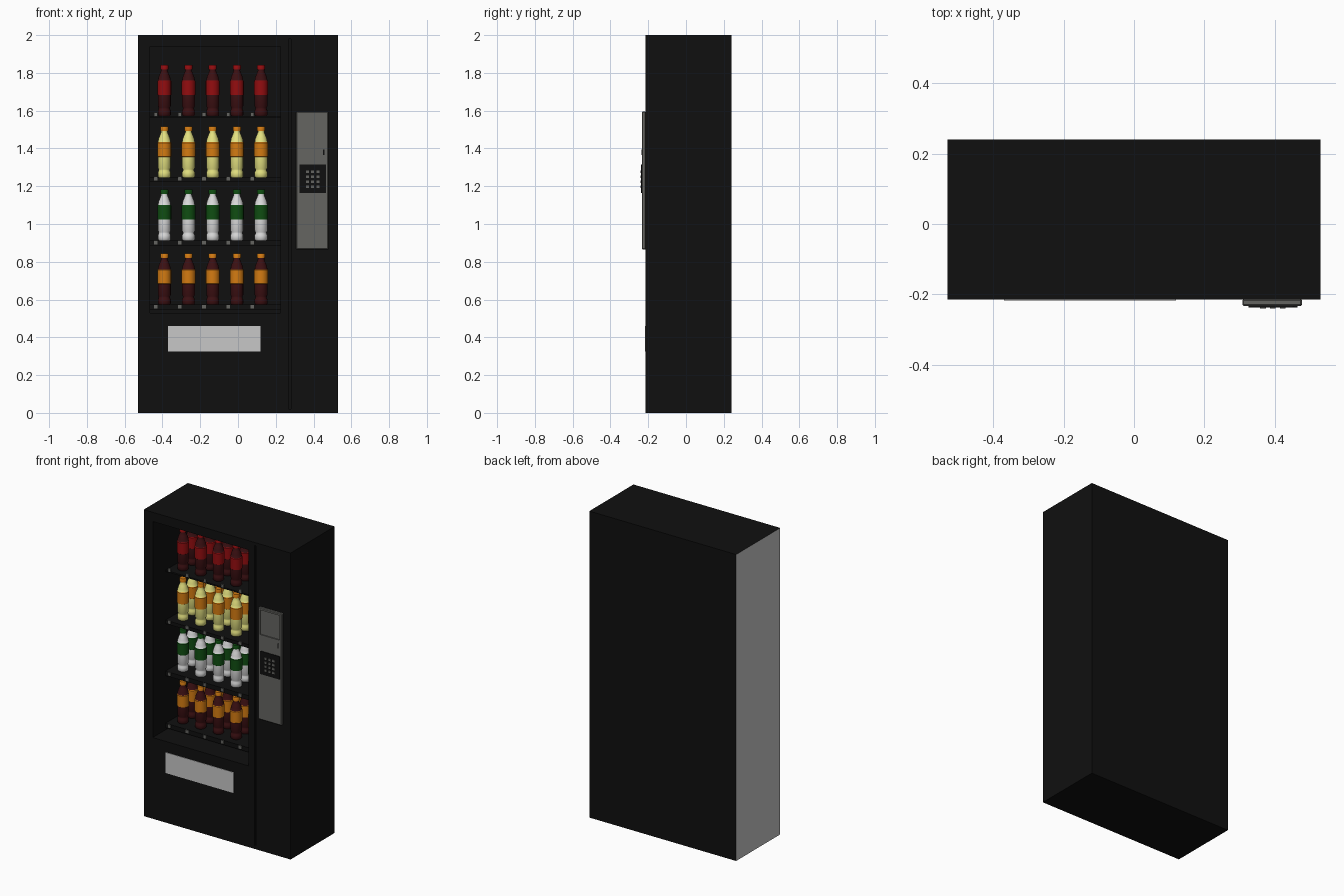
import bpy, bmesh, math

if "Cube" in bpy.data.objects:
    bpy.data.objects.remove(bpy.data.objects["Cube"])


def material(name, r, g, b):
    m = bpy.data.materials.new(name)
    m.diffuse_color = (r, g, b, 1)
    m.use_nodes = True
    m.node_tree.nodes["Principled BSDF"].inputs["Base Color"].default_value = m.diffuse_color
    return m


BLACK = material("black", .005, .005, .005)
LIGHT = material("light grey", .57, .57, .57)
GREY = material("panel grey", .13, .13, .12)
RED = material("red", .30, .004, .005)
MAROON = material("maroon", .045, .005, .006)
YELLOW = material("pale yellow", .78, .76, .22)
ORANGE = material("orange", .66, .20, .006)
GREEN = material("green", .005, .075, .006)
WHITE = material("white", .70, .70, .70)


def link(name, mesh, loc=(0, 0, 0)):
    ob = bpy.data.objects.new(name, mesh)
    ob.location = loc
    bpy.context.collection.objects.link(ob)
    return ob


def box(name, x, y, z, mat=None, bevel=0):
    """Box from (min, max) ranges on each axis."""
    bm = bmesh.new()
    bmesh.ops.create_cube(bm, size=1)
    for v in bm.verts:
        v.co = [r[0] + (c + .5) * (r[1] - r[0]) for c, r in zip(v.co, (x, y, z))]
    if bevel:
        bmesh.ops.bevel(bm, geom=bm.edges[:], offset=bevel, segments=1, affect='EDGES')
    me = bpy.data.meshes.new(name)
    bm.to_mesh(me)
    bm.free()
    if mat:
        me.materials.append(mat)
    return link(name, me)


def cut(ob, x, y, z):
    """Subtract a box from an object."""
    cutter = box("cutter", x, y, z, ob.data.materials[0])
    cutter.hide_render = True
    mod = ob.modifiers.new("cut", 'BOOLEAN')
    mod.operation, mod.solver, mod.object = 'DIFFERENCE', 'EXACT', cutter
    bpy.context.view_layer.objects.active = ob
    bpy.ops.object.modifier_apply(modifier=mod.name)
    bpy.data.objects.remove(cutter)


# Cabinet with display opening and door seam
FRONT = -.215
cabinet = box("cabinet", (-.53, .53), (FRONT, .24), (0, 2), BLACK)
cut(cabinet, (-.465, .225), (FRONT - .05, .225), (.53, 1.94))
cut(cabinet, (.268, .280), (FRONT - .05, FRONT + .012), (.02, 1.98))
# Light left side
cabinet.data.materials.append(LIGHT)
for p in cabinet.data.polygons:
    p.material_index = int(p.normal.x < -.9 and p.center.x < -.52)

# Delivery flap
box("delivery_flap", (-.37, .12), (FRONT - .003, FRONT + .004), (.325, .46), LIGHT)

# Payment panel with recessed display and coin slot
panel = box("payment_panel", (.308, .478), (-.233, FRONT + .002), (.865, 1.595), GREY, .004)
cut(panel, (.322, .462), (-.25, -.226), (1.42, 1.58))
box("coin_slot", (.451, .457), (-.235, -.23), (1.365, 1.395), BLACK)
box("keypad", (.325, .465), (-.237, -.23), (1.165, 1.315), BLACK)
for i in range(3):
    for j in range(4):
        kx, kz = .367 + i * .028, 1.198 + j * .026
        box("key", (kx - .008, kx + .008), (-.240, -.236), (kz - .007, kz + .007), GREY)

# Bottle outline as (radius, height); parts change at the label and the cap
PROFILE = [(0, 0), (.029, 0), (.034, .006), (.034, .028), (.030, .036), (.030, .044),
           (.034, .052), (.034, .110), (.037, .112), (.037, .184), (.034, .187),
           (.031, .205), (.023, .225), (.017, .240), (.017, .246), (.021, .247),
           (.021, .267), (.019, .270), (0, .270)]


def bottle_mesh(body, accent, sides=16):
    bm = bmesh.new()
    rings = []
    for r, z in PROFILE:
        n = sides if r else 1
        rings.append([bm.verts.new((r * math.cos(2 * math.pi * k / n),
                                    r * math.sin(2 * math.pi * k / n), z)) for k in range(n)])
    for a, b in zip(rings, rings[1:]):
        za, zb = a[0].co.z, b[0].co.z
        mid = (za + zb) / 2
        for k in range(sides):
            m = (k + 1) % sides
            if len(a) == 1:
                f = bm.faces.new((a[0], b[m], b[k]))
            elif len(b) == 1:
                f = bm.faces.new((a[k], a[m], b[0]))
            else:
                f = bm.faces.new((a[k], a[m], b[m], b[k]))
            f.material_index = int(.110 < mid < .186 or mid > .246)
            f.smooth = True
    bm.normal_update()
    for e in bm.edges:
        if len(e.link_faces) == 2 and e.calc_face_angle() > math.radians(40):
            e.smooth = False
    me = bpy.data.meshes.new("bottle")
    bm.to_mesh(me)
    bm.free()
    me.materials.append(body)
    me.materials.append(accent)
    return me


# Shelves, price tags and bottle rows
shelves = [(1.572, MAROON, RED), (1.246, YELLOW, ORANGE),
           (.913, WHITE, GREEN), (.573, MAROON, ORANGE)]
for n, (top, body, accent) in enumerate(shelves):
    tag_z = 1.581 - n * .3397
    box("shelf", (-.466, .226), (-.083, .226), (tag_z - .018, top), BLACK)
    bottle = bottle_mesh(body, accent)
    for i in range(5):
        x = -.39 + i * .128
        tx = x - .046
        box("price_tag", (tx - .010, tx + .010), (-.087, -.080),
            (tag_z - .010, tag_z + .010), GREY)
        for y in (-.01, .085, .18):
            link("bottle", bottle, (x, y, top))
